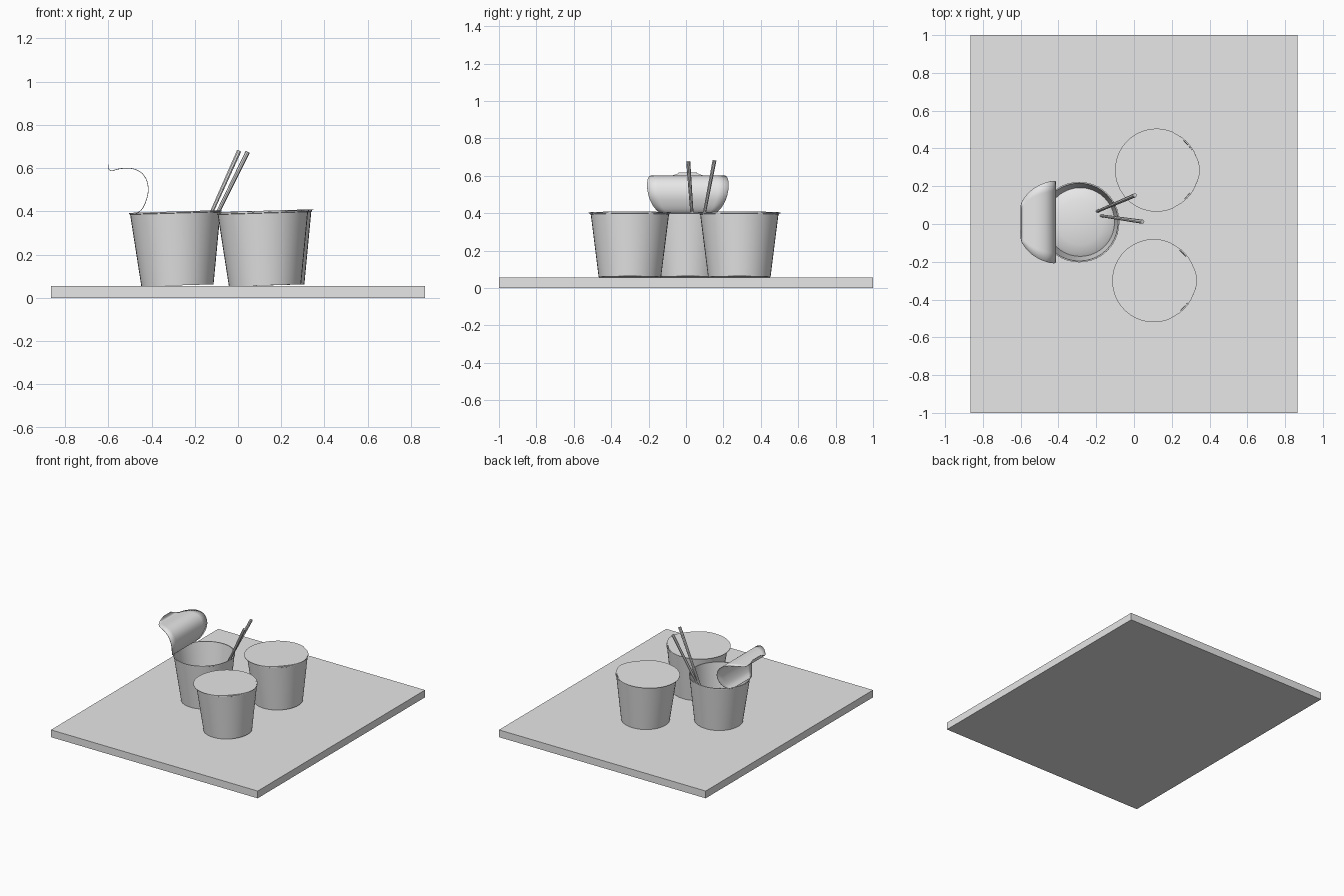
import bpy, bmesh, math
from mathutils import Vector

cube = bpy.data.objects.get("Cube")
if cube:
    bpy.data.objects.remove(cube, do_unlink=True)

grey = bpy.data.materials.new("plain grey")
grey.use_nodes = True
grey.diffuse_color = (0.8, 0.8, 0.8, 1)
grey.node_tree.nodes["Principled BSDF"].inputs["Base Color"].default_value = (0.8, 0.8, 0.8, 1)

BOARD_TOP = 0.055
TILT = -0.03
CUP_H = 0.342
R_BASE, R_TOP, WALL = 0.167, 0.21, 0.004


def finish(name, bm, smooth=True):
    bmesh.ops.recalc_face_normals(bm, faces=bm.faces)
    mesh = bpy.data.meshes.new(name)
    bm.to_mesh(mesh)
    bm.free()
    mesh.materials.append(grey)
    obj = bpy.data.objects.new(name, mesh)
    bpy.context.collection.objects.link(obj)
    if smooth:
        bpy.ops.object.select_all(action='DESELECT')
        obj.select_set(True)
        bpy.context.view_layer.objects.active = obj
        bpy.ops.object.shade_smooth_by_angle(angle=math.radians(40))
    return obj


def lathe(name, profile, segments=40):
    """Spin a (radius, height) profile around z."""
    bm = bmesh.new()
    verts = [bm.verts.new((r, 0, z)) for r, z in profile]
    edges = [bm.edges.new(pair) for pair in zip(verts, verts[1:])]
    bmesh.ops.spin(bm, geom=verts + edges, axis=(0, 0, 1), cent=(0, 0, 0),
                   angle=math.tau, steps=segments)
    bmesh.ops.remove_doubles(bm, verts=bm.verts, dist=0.0002)
    return finish(name, bm)


def place(obj, x, y):
    obj.location = (x, y, BOARD_TOP + 0.003)
    obj.rotation_euler = (0, TILT, 0)


def cup(name, x, y):
    """Thin tapered paper cup with a small rolled lip."""
    profile = [(0, 0), (R_BASE, 0), (R_TOP - 0.001, CUP_H - 0.008), (R_TOP + 0.003, CUP_H - 0.006),
               (R_TOP + 0.003, CUP_H), (R_TOP - WALL, CUP_H), (R_BASE - WALL, WALL), (0, WALL)]
    place(lathe(name, profile), x, y)


def flat_lid(name, x, y):
    """Foil disc with a blunt pull tab towards +x."""
    bm = bmesh.new()
    ring = []
    for i in range(64):
        a = math.tau * i / 64 - math.pi
        r = 0.22 + (0.009 * math.cos(4 * a) if abs(a) < 3 * math.pi / 8 else 0)
        ring.append(bm.verts.new((r * math.cos(a), r * math.sin(a), CUP_H)))
    face = bm.faces.new(ring)
    top = bmesh.ops.extrude_face_region(bm, geom=[face])["geom"]
    bmesh.ops.translate(bm, vec=(0, 0, 0.003),
                        verts=[v for v in top if isinstance(v, bmesh.types.BMVert)])
    place(finish(name, bm), x, y)


def stick(name, low, high):
    low, high = Vector(low), Vector(high)
    axis = high - low
    bm = bmesh.new()
    bmesh.ops.create_cone(bm, cap_ends=True, segments=8, radius1=0.007,
                          radius2=0.011, depth=axis.length)
    obj = finish(name, bm, smooth=False)
    obj.location = (low + high) / 2
    obj.rotation_euler = axis.to_track_quat('Z', 'Y').to_euler()


# Board
bm = bmesh.new()
bmesh.ops.create_cube(bm, size=1)
bmesh.ops.scale(bm, vec=(1.73, 2, BOARD_TOP), verts=bm.verts)
bmesh.ops.translate(bm, vec=(0, 0, BOARD_TOP / 2), verts=bm.verts)
finish("board", bm, smooth=False)

# Closed cups
for side, x, y in (("front", 0.125, -0.30), ("back", 0.14, 0.285)):
    cup(side + "_cup", x, y)
    flat_lid(side + "_cup_lid", x - 0.01, y)

# Open cup and its gently domed contents
cup("open_cup", -0.28, 0.01)
contents = lathe("cup_contents", [(0, 0.185), (0.06, 0.182), (0.12, 0.174), (0.165, 0.162), (0.184, 0.15)])
place(contents, -0.28, 0.01)

# Chopsticks
stick("left_chopstick", (-0.21, 0.06, 0.2), (0.005, 0.152, 0.68))
stick("right_chopstick", (-0.19, 0.046, 0.2), (0.045, 0.012, 0.675))

# Peeled lid: a disc wrapped along a curling path
path = [(-0.475, 0.388), (-0.445, 0.41), (-0.425, 0.45), (-0.415, 0.50), (-0.425, 0.55),
        (-0.455, 0.585), (-0.50, 0.60), (-0.55, 0.597), (-0.585, 0.588), (-0.598, 0.597), (-0.60, 0.617)]
points = []
for i in range(len(path) - 1):
    p = [Vector(path[min(max(j, 0), len(path) - 1)]) for j in range(i - 1, i + 3)]
    for k in range(4):
        t = k / 4
        points.append(0.5 * (2 * p[1] + (p[2] - p[0]) * t
                             + (2 * p[0] - 5 * p[1] + 4 * p[2] - p[3]) * t * t
                             + (3 * p[1] - p[0] - 3 * p[2] + p[3]) * t ** 3))
points.append(Vector(path[-1]))
bm = bmesh.new()
rows, s = [], 0
for i, pt in enumerate(points):
    if i:
        s += (pt - points[i - 1]).length
    half = max(math.sqrt(max(0.218 ** 2 - (s - 0.185) ** 2, 0)), 0.05)
    rows.append([bm.verts.new((pt.x, 0.01 + half * u / 4, pt.y)) for u in range(-4, 5)])
for a, b in zip(rows, rows[1:]):
    for j in range(8):
        bm.faces.new((a[j], a[j + 1], b[j + 1], b[j]))
lid = finish("peeled_lid", bm)
foil = lid.modifiers.new("foil thickness", 'SOLIDIFY')
foil.thickness = 0.003
foil.offset = 0
